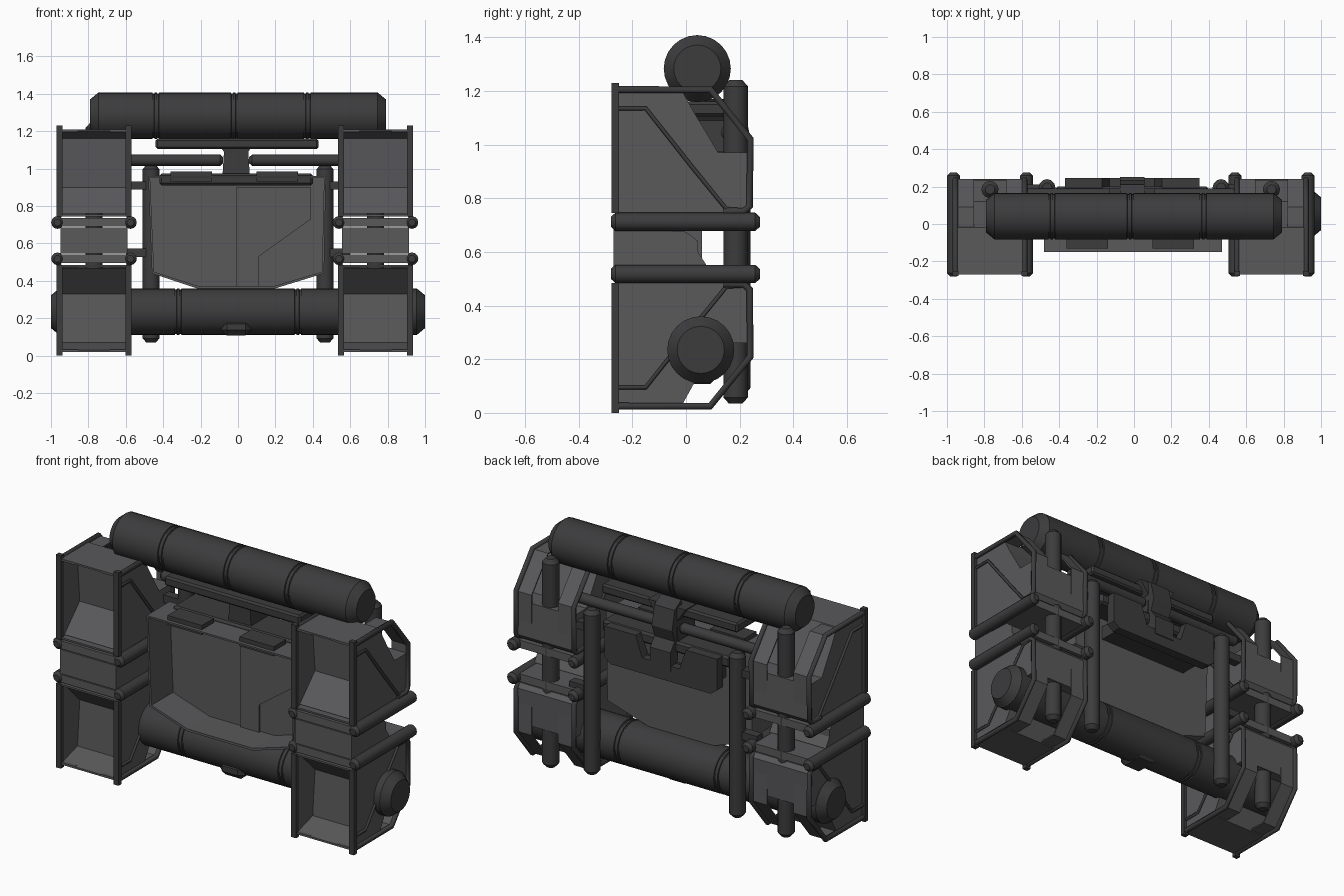
import bpy, bmesh
from math import radians
from mathutils import Vector

if "Cube" in bpy.data.objects:
    bpy.data.objects.remove(bpy.data.objects["Cube"])


def material(name, g):
    m = bpy.data.materials.new(name)
    m.diffuse_color = (g, g, g * 1.05, 1)
    m.use_nodes = True
    m.node_tree.nodes["Principled BSDF"].inputs["Base Color"].default_value = m.diffuse_color
    return m


GREY, DARK = material("grey_metal", 0.10), material("dark_metal", 0.045)


def finish(name, bm, mat, smooth=False):
    bmesh.ops.recalc_face_normals(bm, faces=bm.faces)
    me = bpy.data.meshes.new(name)
    bm.to_mesh(me)
    bm.free()
    ob = bpy.data.objects.new(name, me)
    bpy.context.collection.objects.link(ob)
    me.materials.append(mat)
    if smooth:
        bpy.ops.object.select_all(action='DESELECT')
        ob.select_set(True)
        bpy.context.view_layer.objects.active = ob
        bpy.ops.object.shade_smooth_by_angle(angle=radians(32))
    return ob


def box(name, x0, x1, y0, y1, z0, z1, mat=DARK, bevel=0.0):
    bm = bmesh.new()
    bmesh.ops.create_cube(bm, size=1)
    for v in bm.verts:
        v.co = ((x0 + x1) / 2 + v.co.x * (x1 - x0), (y0 + y1) / 2 + v.co.y * (y1 - y0),
                (z0 + z1) / 2 + v.co.z * (z1 - z0))
    if bevel:
        bmesh.ops.bevel(bm, geom=bm.edges[:], offset=bevel, segments=1, affect='EDGES')
    return finish(name, bm, mat)


def lathe(name, a, b, profile, n=16, mat=DARK):
    """Solid of revolution from a to b; profile = (distance along axis, radius)."""
    a, b = Vector(a), Vector(b)
    q = (b - a).to_track_quat('Z', 'Y')
    bm = bmesh.new()
    rings = []
    for d, r in profile:
        c = bmesh.ops.create_circle(bm, segments=n, radius=r)['verts']
        for v in c:
            v.co = a + q @ (v.co + Vector((0, 0, d)))
        rings.append(c)
    for r0, r1 in zip(rings, rings[1:]):
        for i in range(n):
            j = (i + 1) % n
            bm.faces.new((r0[i], r0[j], r1[j], r1[i]))
    bm.faces.new(rings[0])
    bm.faces.new(rings[-1])
    return finish(name, bm, mat, True)


def rod(name, a, b, r, n=12, mat=DARK):
    L, c = (Vector(b) - Vector(a)).length, r * 0.5
    return lathe(name, a, b, [(0, r * .55), (c, r), (L - c, r), (L, r * .55)], n, mat)


def tube(name, pts, r, mat=DARK):
    cu = bpy.data.curves.new(name, 'CURVE')
    cu.dimensions, cu.bevel_depth, cu.bevel_resolution, cu.use_fill_caps = '3D', r, 1, True
    s = cu.splines.new('POLY')
    s.points.add(len(pts) - 1)
    for p, co in zip(s.points, pts):
        p.co = (*co, 1)
    ob = bpy.data.objects.new(name, cu)
    bpy.context.collection.objects.link(ob)
    cu.materials.append(mat)
    bpy.ops.object.select_all(action='DESELECT')
    ob.select_set(True)
    bpy.context.view_layer.objects.active = ob
    bpy.ops.object.convert(target='MESH')


def shell(name, outline, place, depth0, depth1, open_edge=None, caps=(True, True), mat=GREY, thick=0.014):
    """Extruded sheet-metal outline; open_edge leaves one side out."""
    bm = bmesh.new()
    A = [bm.verts.new(place(p, depth0)) for p in outline]
    B = [bm.verts.new(place(p, depth1)) for p in outline]
    n = len(outline)
    for i in range(n):
        if i != open_edge:
            j = (i + 1) % n
            bm.faces.new((A[i], A[j], B[j], B[i]))
    if caps[0]:
        bm.faces.new(A)
    if caps[1]:
        bm.faces.new(B)
    ob = finish(name, bm, mat)
    if thick:
        m = ob.modifiers.new("thickness", 'SOLIDIFY')
        m.thickness, m.offset = thick, -1
    return ob


def along_x(p, d):
    return (d, *p)


def along_y(p, d):
    return (p[0], d, p[1])


# Side pods: an upper hull and its mirrored lower twin on each side
HULL = [(-.27, 1.21), (-.02, 1.21), (.03, 1.12), (.12, .97), (.235, .97), (.24, .77), (.22, .745), (-.27, .745)]
CAGE = [(-.27, 1.205), (.09, 1.205), (.24, 1.02), (.237, .77), (.215, .75), (.14, .75)]
GROOVE = [(-.27, 1.135), (-.15, 1.135), (.02, .92), (.15, .76), (.22, .755)]
LINER = [(-.26, 1.2), (-.12, 1.16), (-.1, .9), (-.24, .76)]
for side, cx in (("left", -.77), ("right", .735)):
    for level in ("upper", "lower"):
        fz = (lambda z: z) if level == "upper" else (lambda z: 1.23 - z)
        tag = f"{side}_{level}"
        shell(f"{tag}_pod_hull", [(y, fz(z)) for y, z in HULL], along_x, cx - .182, cx + .182, open_edge=7)
        # Shallow recess seen through the open front
        shell(f"{tag}_recess_liner", [(y, fz(z)) for y, z in LINER], along_x, cx - .175, cx + .175,
              open_edge=3, caps=(False, False), thick=0)
        for s in (-1, 1):
            x = cx + s * .185
            tube(f"{tag}_cage_bar", [(x, y, fz(z)) for y, z in CAGE], .015)
            tube(f"{tag}_panel_rib", [(x, y, fz(z)) for y, z in GROOVE], .009)
            # Sheet strip that follows the cage round the back
            shell(f"{tag}_back_strip", [(y, fz(z)) for y, z in CAGE[:5]], along_x, cx + s * .085, x,
                  open_edge=4, caps=(False, False), thick=.008)
            zs = sorted((fz(.745), fz(1.23)))
            box(f"{tag}_front_edge", x - .016, x + .016, -.278, -.25, *zs)
            rod(f"{tag}_side_rail", (cx + s * .195, -.28, fz(.712)), (cx + s * .195, .275, fz(.712)), .034)
        zs = sorted((fz(.69), fz(.735)))
        box(f"{tag}_deck_plate", cx - .19, cx + .19, -.27, .23, *zs, GREY)
    # Waist block joining the two hulls, and the tube down the back
    shell(f"{side}_waist", [(-.27, .545), (.08, .545), (.045, .6), (.045, .64), (.0, .675), (-.27, .685)],
          along_x, cx - .18, cx + .18)
    rod(f"{side}_back_tube", (cx, .185, .035), (cx, .185, 1.24), .046)

# Long cylinders with chamfered ends and paired ring seams
for name, half, y, z, seams in (("top_cylinder", .79, .042, 1.283, (-.44, -.02, .37)),
                                ("bottom_cylinder", 1.0, .055, .235, (-.32, .32))):
    R = .125
    prof = [(0, .088), (.045, R)]
    for s in seams:
        for o in (-.012, .012):
            d = half + s + o
            prof += [(d - .006, R), (d - .004, R - .006), (d + .004, R - .006), (d + .006, R)]
    prof += [(2 * half - .045, R), (2 * half, .088)]
    lathe(name, (-half, y, z), (half, y, z), prof, 24)

# Central tray: recessed sheet with walls reaching forward
TRAY = [(-.48, .96), (-.46, .44), (-.22, .36), (.2, .36), (.46, .44), (.47, .96)]
shell("centre_tray", TRAY, along_y, -.15, .06, caps=(False, True))
shell("centre_stripe", [(-.01, .37), (.11, .37), (.11, .53), (.39, .73), (.39, .9), (-.01, .9)],
      along_y, .036, .045, thick=0)
box("tray_top_rim", -.42, .4, .0, .2, .91, .975, bevel=.012)
for x in (-.25, .21):
    box("rim_block", x - .11, x + .11, -.13, -.02, .93, .985)

# Top bracket: post, cross shelf and rear hook
box("cross_shelf", -.44, .43, -.05, .16, 1.105, 1.16, bevel=.01)
shell("centre_post", [(-.13, 1.17), (-.075, 1.09), (-.085, .93), (.065, .93), (.055, 1.09), (.11, 1.17)],
      along_y, .03, .19, thick=0, mat=DARK)
shell("rear_hook", [(.15, 1.2), (.21, 1.16), (.235, 1.05), (.21, .98), (.25, .93), (.25, .82),
                    (.19, .82), (.17, .98), (.18, 1.06), (.13, 1.12)],
      along_x, -.075, .055, thick=0, mat=DARK)

# Notched rear plate
shell("rear_plate", [(-.37, .97), (-.17, .97), (-.13, .85), (.11, .85), (.15, .97), (.35, .97),
                     (.35, .79), (.31, .76), (-.33, .76), (-.37, .79)],
      along_y, .19, .245, thick=0, mat=DARK)
box("rear_plate_mount", -.3, .28, .062, .2, .78, .86)

# Rear frame: upright rods, horizontal rods and links to the pods
for s in (-1, 1):
    x = s * .465
    rod("upright_rod", (x, .195, .07), (x, .195, 1.02), .045)
    rod("horizontal_rod", (s * .07 - .01, .16, 1.045), (s * .6, .16, 1.045), .03)
    for z in (.55, .91):
        xs = sorted((x, s * .6))
        box("pod_link", *xs, .16, .21, z - .022, z + .022)
    box("rod_cylinder_clamp", x - .035, x + .035, .1, .2, .19, .28)

# Lower keel clamp under the bottom cylinder
box("keel_clamp", -.09, .07, -.06, .12, .108, .2, bevel=.03)
